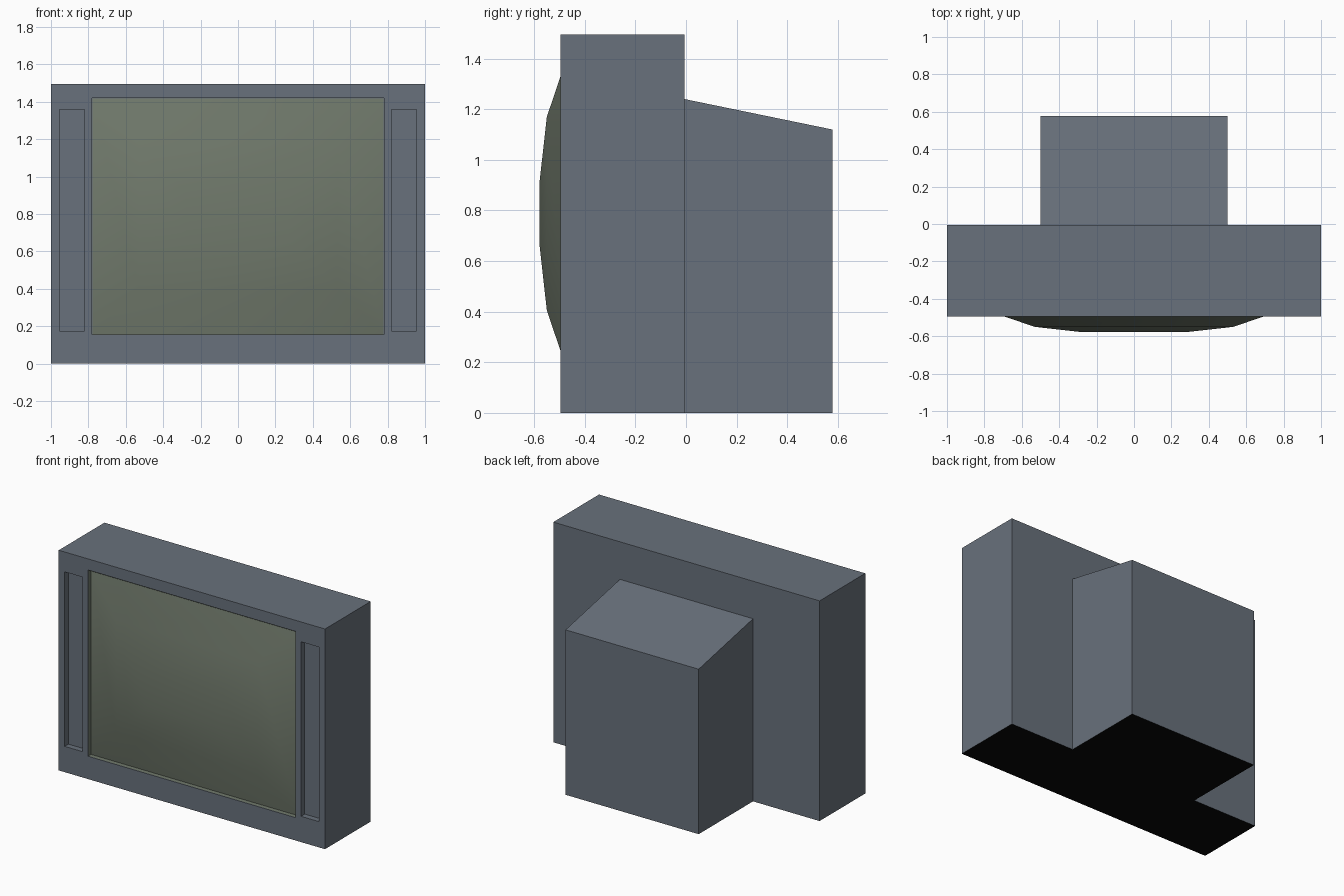
import bpy, bmesh
from math import radians

if "Cube" in bpy.data.objects:
    bpy.data.objects.remove(bpy.data.objects["Cube"], do_unlink=True)


def material(name, rgb):
    m = bpy.data.materials.new(name)
    m.use_nodes = True
    m.diffuse_color = (*rgb, 1)
    bsdf = m.node_tree.nodes["Principled BSDF"]
    bsdf.inputs["Base Color"].default_value = (*rgb, 1)
    bsdf.inputs["Roughness"].default_value = 0.8
    return m


casing = material("slate grey casing", (0.14, 0.165, 0.20))
glass = material("grey green glass", (0.165, 0.195, 0.15))
underside = material("black underside", (0.002, 0.002, 0.002))


def add_object(name, bm, mats):
    bmesh.ops.recalc_face_normals(bm, faces=bm.faces)
    mesh = bpy.data.meshes.new(name)
    bm.to_mesh(mesh)
    bm.free()
    for m in mats:
        mesh.materials.append(m)
    ob = bpy.data.objects.new(name, mesh)
    bpy.context.collection.objects.link(ob)
    return ob


def box(name, x, y, z, mats, rear_drop=0):
    """Box from ranges; rear_drop lowers the top rear edge."""
    bm = bmesh.new()
    bmesh.ops.create_cube(bm, size=1)
    for v in bm.verts:
        top_rear = v.co.z > 0 and v.co.y > 0
        v.co = [r[c > 0] for r, c in zip((x, y, z), v.co)]
        if top_rear:
            v.co.z -= rear_drop
    return add_object(name, bm, mats)


def paint_underside(ob):
    for f in ob.data.polygons:
        f.material_index = int(f.normal.z < -0.9 and f.center.z < 0.01)


FRONT, JOIN, REAR = -0.495, -0.005, 0.578

# Front cabinet and rear tube housing
cabinet = box("cabinet", (-1, 1), (FRONT, JOIN), (0, 1.495), [casing, underside])
housing = box("rear_housing", (-0.5, 0.5), (JOIN, REAR), (0, 1.24),
              [casing, underside], rear_drop=0.12)

# Recesses for the screen and the two speaker panels
recesses = [
    ((-0.78, 0.78), (0.155, 1.42), 0.032),
    ((-0.955, -0.82), (0.175, 1.36), 0.04),
    ((0.82, 0.955), (0.175, 1.36), 0.04),
]
for x, z, depth in recesses:
    cutter = box("recess_cutter", x, (FRONT - 0.1, FRONT + depth), z, [casing])
    cutter.hide_render = True
    mod = cabinet.modifiers.new("recess", "BOOLEAN")
    mod.operation, mod.solver, mod.object = "DIFFERENCE", "EXACT", cutter
    bpy.context.view_layer.objects.active = cabinet
    bpy.ops.object.modifier_apply(modifier=mod.name)
    bpy.data.objects.remove(cutter, do_unlink=True)

for ob in (cabinet, housing):
    paint_underside(ob)

# Bulging screen: concentric rectangles (inset, depth), starting with the recess rim
bm = bmesh.new()
previous = None
for inset, y in [(0.002, FRONT + 0.001), (0.002, -0.466), (0.25, -0.55), (0.5, -0.578)]:
    hx, hz = 0.78 - inset, 0.6325 - inset
    ring = [bm.verts.new((sx * hx, y, 0.7875 + sz * hz))
            for sx, sz in ((-1, -1), (1, -1), (1, 1), (-1, 1))]
    if previous:
        for i in range(4):
            j = (i + 1) % 4
            bm.faces.new((previous[i], previous[j], ring[j], ring[i]))
    previous = ring
bm.faces.new(previous)
screen = add_object("screen", bm, [glass])
# Keep the glass facing outwards
if max(screen.data.polygons, key=lambda f: -f.center.y).normal.y > 0:
    screen.data.flip_normals()

bpy.ops.object.select_all(action="DESELECT")
screen.select_set(True)
bpy.context.view_layer.objects.active = screen
bpy.ops.object.shade_smooth_by_angle(angle=radians(40))
